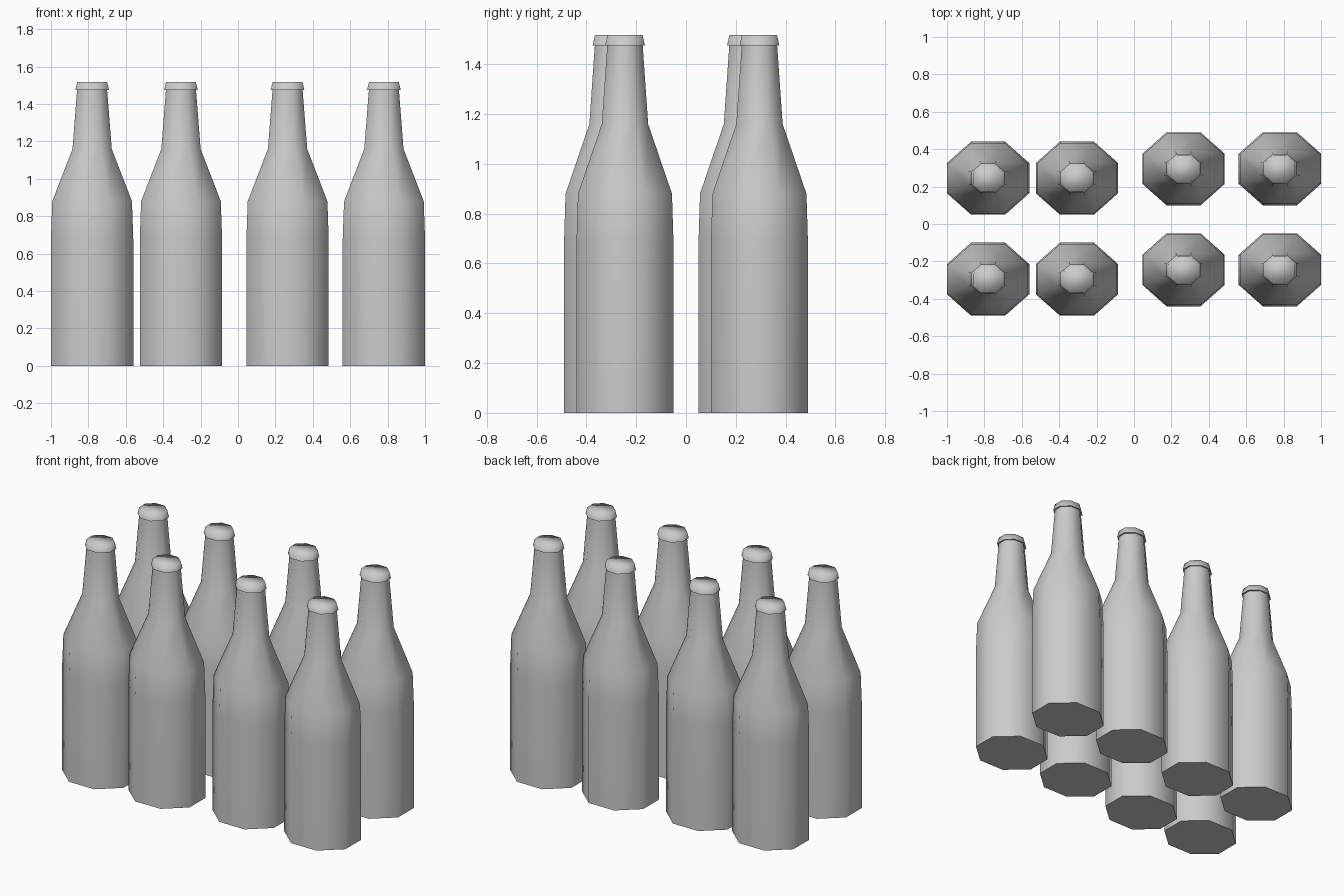
import bpy
import bmesh
import math

cube = bpy.data.objects.get("Cube")
if cube:
    bpy.data.objects.remove(cube, do_unlink=True)

SIDES = 8
DEPTH = 0.886  # bottles are slightly narrower front to back


def make_material(name, color):
    mat = bpy.data.materials.new(name)
    mat.use_nodes = True
    mat.diffuse_color = color
    mat.node_tree.nodes["Principled BSDF"].inputs["Base Color"].default_value = color
    return mat


def lathe(name, profile, mat):
    """Closed octagonal solid from (half width, height) pairs, flats facing the axes."""
    bm = bmesh.new()
    rings = []
    for half, z in profile:
        radius = half / math.cos(math.pi / SIDES)
        ring = []
        for i in range(SIDES):
            a = (i + 0.5) * math.tau / SIDES
            ring.append(bm.verts.new((radius * math.cos(a), DEPTH * radius * math.sin(a), z)))
        rings.append(ring)
    for low, high in zip(rings, rings[1:]):
        for i in range(SIDES):
            j = (i + 1) % SIDES
            bm.faces.new((low[i], low[j], high[j], high[i]))
    bm.faces.new(reversed(rings[0]))
    bm.faces.new(rings[-1])
    mesh = bpy.data.meshes.new(name)
    bm.to_mesh(mesh)
    bm.free()
    mesh.materials.append(mat)
    mesh.shade_smooth()
    mesh.set_sharp_from_angle(angle=math.radians(82))
    return mesh


grey = make_material("light grey", (0.6, 0.6, 0.6, 1))

# Shared shapes: body with shoulder and neck, and the crown cap
body = lathe("bottle_body", [(0.22, 0), (0.22, 0.68), (0.213, 0.88),
                             (0.105, 1.16), (0.08, 1.48)], grey)
cap = lathe("bottle_cap", [(0.09, 1.475), (0.08, 1.517)], grey)

# Four columns, two rows; the right pair of columns sits a little further back
columns = [(-0.78, -0.025), (-0.305, -0.025), (0.265, 0.025), (0.78, 0.025)]
for col, (x, shift) in enumerate(columns, 1):
    for row, y in (("front", -0.27), ("back", 0.27)):
        for part, mesh in (("body", body), ("cap", cap)):
            obj = bpy.data.objects.new(f"bottle_{part}_{row}_{col}", mesh)
            obj.location = (x, y + shift, 0)
            bpy.context.collection.objects.link(obj)
